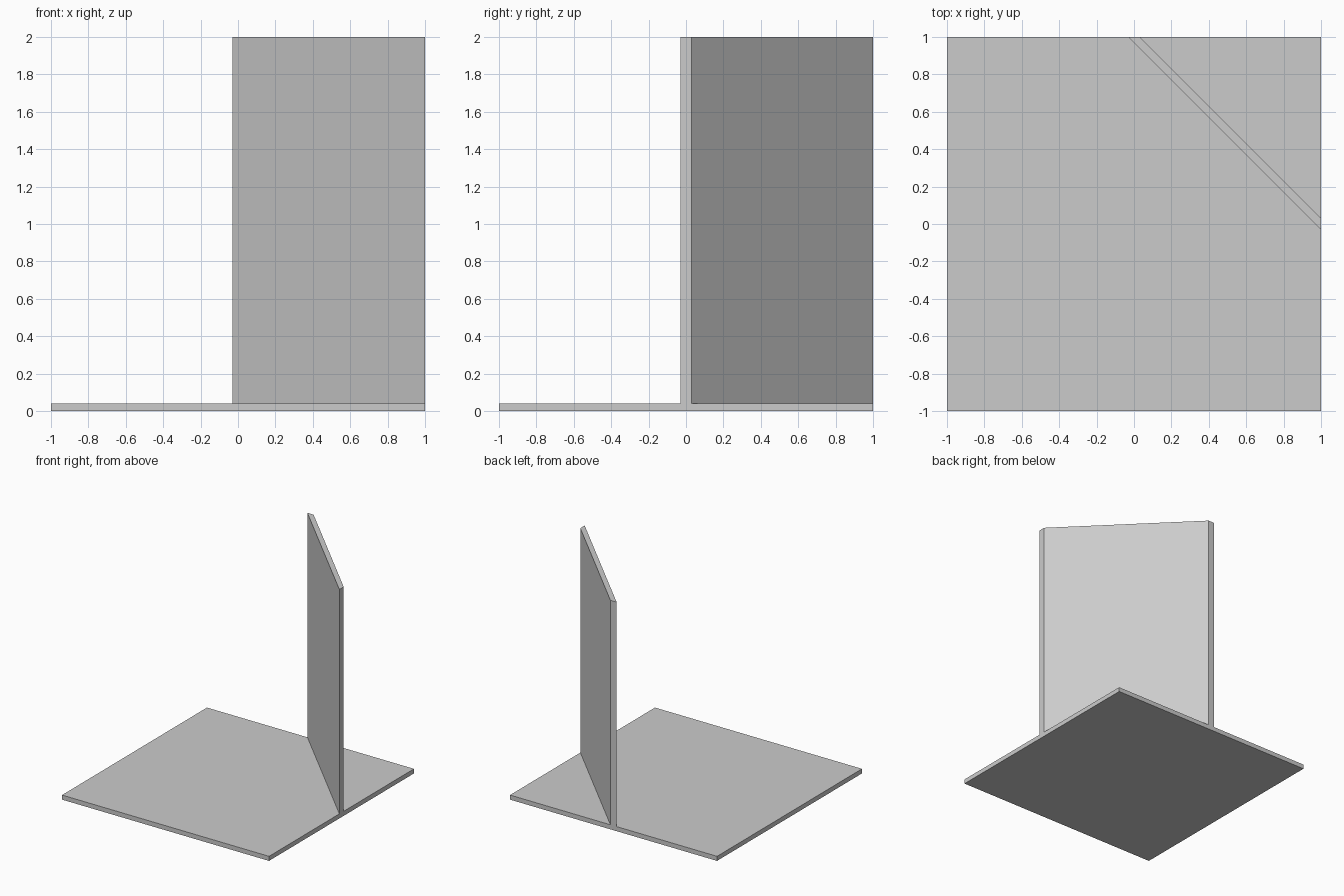
import bpy
import bmesh

if "Cube" in bpy.data.objects:
    bpy.data.objects.remove(bpy.data.objects["Cube"])

grey = bpy.data.materials.new("light grey")
grey.diffuse_color = (0.6, 0.6, 0.6, 1)
grey.use_nodes = True
grey.node_tree.nodes["Principled BSDF"].inputs["Base Color"].default_value = grey.diffuse_color


def prism(name, outline, z0, z1):
    """Extrude a flat outline from z0 up to z1."""
    bm = bmesh.new()
    face = bm.faces.new([bm.verts.new((x, y, z0)) for x, y in outline])
    top = bmesh.ops.extrude_face_region(bm, geom=[face])["geom"]
    verts = [v for v in top if isinstance(v, bmesh.types.BMVert)]
    bmesh.ops.translate(bm, verts=verts, vec=(0, 0, z1 - z0))
    bmesh.ops.recalc_face_normals(bm, faces=bm.faces)
    mesh = bpy.data.meshes.new(name)
    bm.to_mesh(mesh)
    bm.free()
    mesh.materials.append(grey)
    obj = bpy.data.objects.new(name, mesh)
    bpy.context.collection.objects.link(obj)
    return obj


# Square floor slab
BASE = 0.04
prism("floor_slab", [(-1, -1), (1, -1), (1, 1), (-1, 1)], 0, BASE)

# Diagonal wall across the back right corner, ends trimmed flush with the slab
H = 0.03
prism("diagonal_wall", [(-H, 1), (1, -H), (1, H), (H, 1)], BASE, 2)
